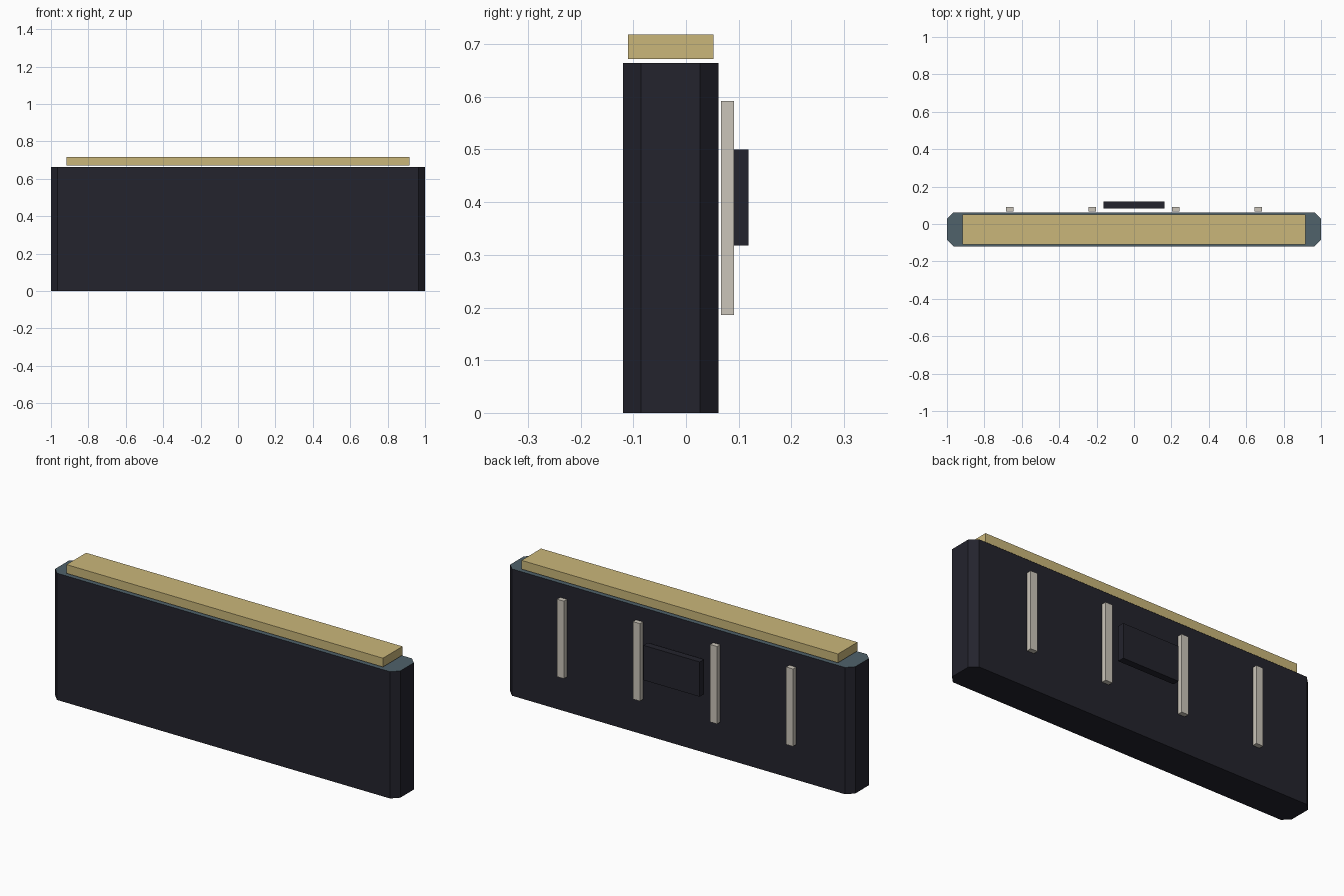
import bpy
import bmesh

if "Cube" in bpy.data.objects:
    bpy.data.objects.remove(bpy.data.objects["Cube"], do_unlink=True)


def material(name, rgb):
    mat = bpy.data.materials.new(name)
    mat.use_nodes = True
    mat.diffuse_color = (*rgb, 1)
    mat.node_tree.nodes["Principled BSDF"].inputs["Base Color"].default_value = (*rgb, 1)
    return mat


dark = material("dark_navy", (0.017, 0.017, 0.026))
slate = material("slate_blue", (0.08, 0.122, 0.147))
gold = material("pale_gold", (0.59, 0.47, 0.193))
ivory = material("warm_ivory", (0.6, 0.56, 0.49))


def box(name, x, y, z, mats, chamfer=0):
    """Box between (low, high) bounds, with optional chamfered upright edges."""
    bm = bmesh.new()
    bmesh.ops.create_cube(bm, size=1)
    for v in bm.verts:
        v.co = [lo + (c + 0.5) * (hi - lo) for c, (lo, hi) in zip(v.co, (x, y, z))]
    if chamfer:
        upright = [e for e in bm.edges
                   if abs(e.verts[0].co.z - e.verts[1].co.z) > 0.1]
        bmesh.ops.bevel(bm, geom=upright, offset=chamfer, segments=1,
                        affect='EDGES')
    bm.normal_update()
    # Upward faces take the second material when there is one
    for f in bm.faces:
        f.material_index = int(len(mats) > 1 and f.normal.z > 0.5)
    mesh = bpy.data.meshes.new(name)
    bm.to_mesh(mesh)
    bm.free()
    for mat in mats:
        mesh.materials.append(mat)
    obj = bpy.data.objects.new(name, mesh)
    bpy.context.collection.objects.link(obj)
    return obj


# Main slab and the strip floating just above it
box("body", (-1, 1), (-0.12, 0.062), (0, 0.664), [dark, slate], chamfer=0.035)
box("top_strip", (-0.917, 0.917), (-0.11, 0.052), (0.672, 0.718), [gold])

# Upright battens on the back
for side, sign in (("left", 1), ("right", -1)):
    for place, cx in (("inner", 0.224), ("outer", 0.664)):
        x = sign * cx
        box(f"{side}_{place}_batten", (x - 0.02, x + 0.02),
            (0.066, 0.091), (0.186, 0.592), [ivory])

# Central plate on the back
box("back_plate", (-0.163, 0.163), (0.083, 0.119), (0.318, 0.5), [dark])
